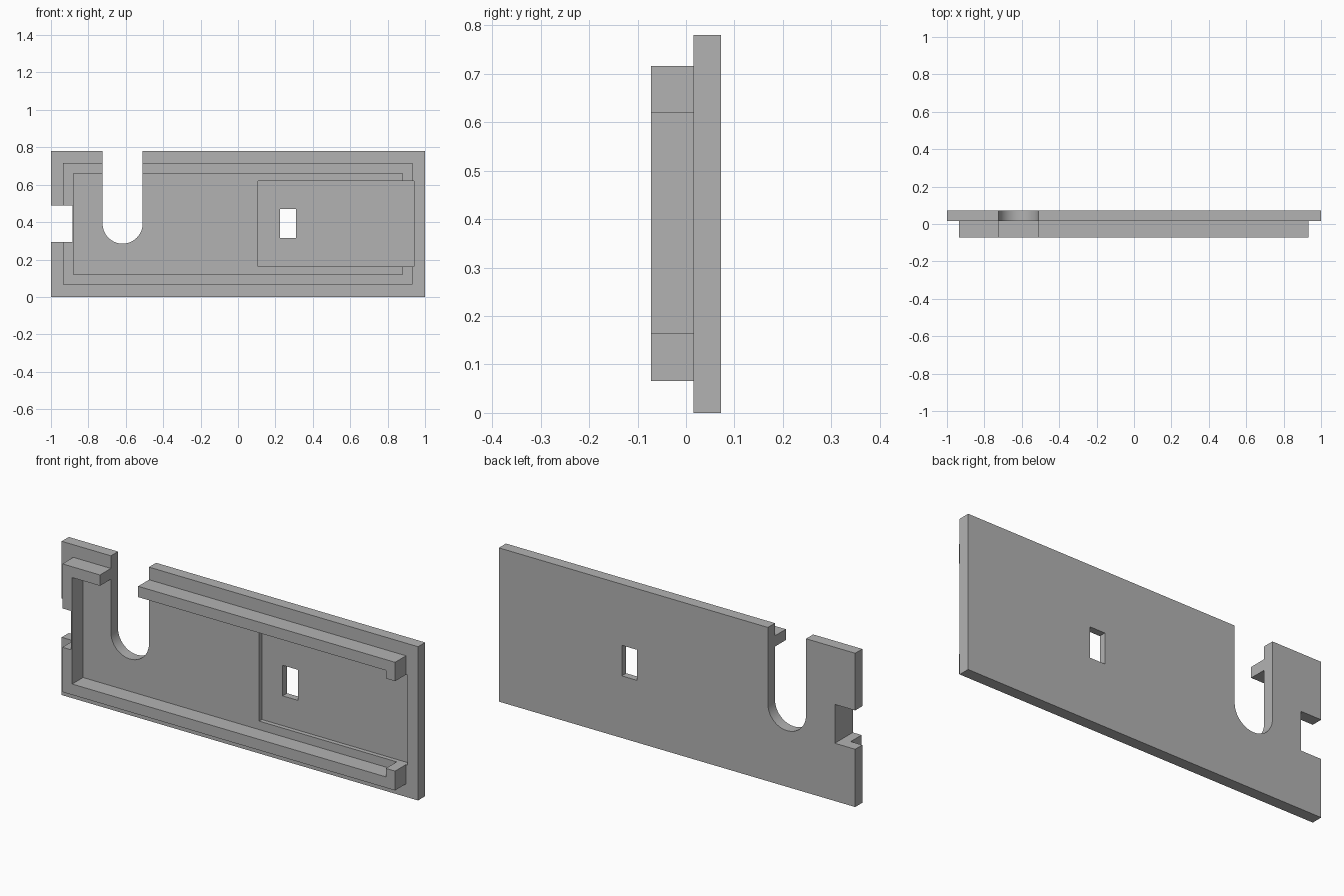
import bpy
import bmesh
import math

cube = bpy.data.objects.get("Cube")
if cube:
    bpy.data.objects.remove(cube, do_unlink=True)

GREY = (0.45, 0.45, 0.45, 1)
grey = bpy.data.materials.new("plain_grey")
grey.use_nodes = True
grey.diffuse_color = GREY
grey.node_tree.nodes["Principled BSDF"].inputs["Base Color"].default_value = GREY

FRONT, SEAM, BACK = -0.072, 0.015, 0.072


def prism(name, outline, y0, y1):
    """Extrude an x-z outline from y0 to y1."""
    bm = bmesh.new()
    face = bm.faces.new([bm.verts.new((x, y0, z)) for x, z in outline])
    moved = bmesh.ops.extrude_face_region(bm, geom=[face])["geom"]
    verts = [v for v in moved if isinstance(v, bmesh.types.BMVert)]
    bmesh.ops.translate(bm, verts=verts, vec=(0, y1 - y0, 0))
    bmesh.ops.recalc_face_normals(bm, faces=bm.faces)
    mesh = bpy.data.meshes.new(name)
    bm.to_mesh(mesh)
    bm.free()
    mesh.materials.append(grey)
    obj = bpy.data.objects.new(name, mesh)
    bpy.context.collection.objects.link(obj)
    return obj


def box(name, x0, x1, z0, z1, y0, y1):
    return prism(name, [(x0, z0), (x1, z0), (x1, z1), (x0, z1)], y0, y1)


def cut(obj, cutters):
    """Subtract the cutters and bake the result."""
    bpy.context.view_layer.objects.active = obj
    for cutter in cutters:
        mod = obj.modifiers.new(cutter.name, "BOOLEAN")
        mod.operation = "DIFFERENCE"
        mod.solver = "EXACT"
        mod.object = cutter
        bpy.ops.object.modifier_apply(modifier=mod.name)


# Back plate and the raised rim on its front
plate = box("back_plate", -1, 1, 0, 0.78, SEAM, BACK)
rim = box("raised_rim", -0.935, 0.932, 0.066, 0.716, FRONT, SEAM)

# Round-bottomed slot open at the top
cx, cz, r, steps = -0.617, 0.392, 0.107, 32
arc = [(cx + r * math.cos(a), cz + r * math.sin(a))
       for a in (math.pi + math.pi * i / steps for i in range(steps + 1))]
slot = prism("slot_cutter", arc + [(cx + r, 1), (cx - r, 1)], -0.2, 0.2)

# Side notch, shallow pocket, small window and the rim's interior
notch = box("notch_cutter", -1.1, -0.886, 0.293, 0.49, -0.2, 0.2)
pocket = box("pocket_cutter", 0.108, 0.942, 0.164, 0.62, -0.2, 0.037)
window = box("window_cutter", 0.225, 0.31, 0.315, 0.47, -0.2, 0.2)
interior = box("interior_cutter", -0.88, 0.88, 0.121, 0.661, -0.2, 0.2)

cut(plate, [slot, notch, pocket, window])
cut(rim, [interior, slot, notch, pocket])

for cutter in (slot, notch, pocket, window, interior):
    bpy.data.objects.remove(cutter, do_unlink=True)

# Smooth the slot curve while keeping the edges crisp
for obj in (plate, rim):
    bpy.ops.object.select_all(action="DESELECT")
    obj.select_set(True)
    bpy.context.view_layer.objects.active = obj
    bpy.ops.object.shade_smooth_by_angle(angle=math.radians(30))
